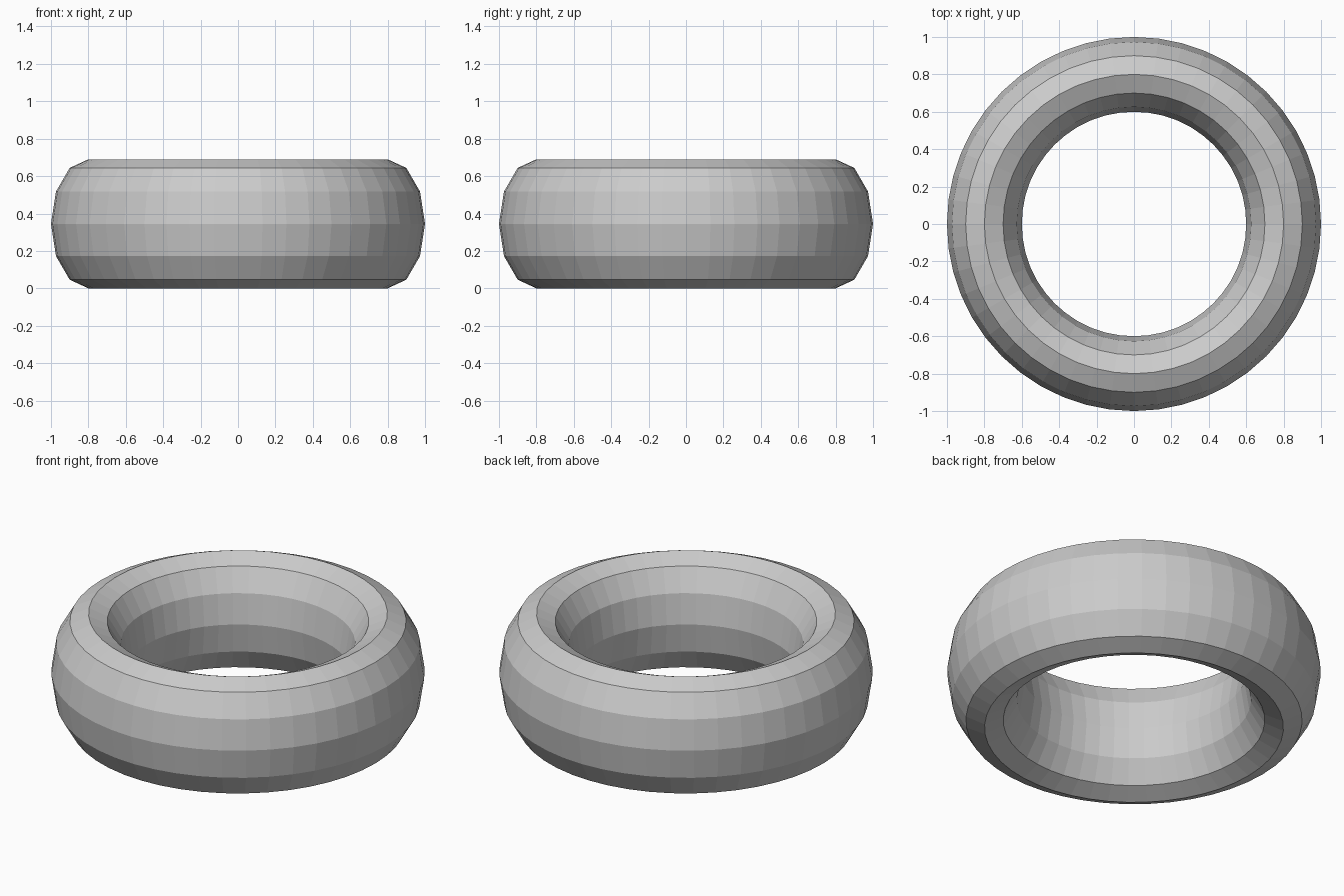
import bpy

if "Cube" in bpy.data.objects:
    bpy.data.objects.remove(bpy.data.objects["Cube"])

# Low-poly ring, stretched vertically to an oval cross-section
MAJOR, MINOR, HEIGHT = 0.8, 0.2, 0.69

bpy.ops.mesh.primitive_torus_add(
    major_radius=MAJOR, minor_radius=MINOR,
    major_segments=48, minor_segments=12,
    location=(0, 0, HEIGHT / 2))
ring = bpy.context.object
ring.name = "ring"
ring.scale.z = HEIGHT / (2 * MINOR)
bpy.ops.object.transform_apply(location=False, rotation=False, scale=True)
bpy.ops.object.shade_flat()
